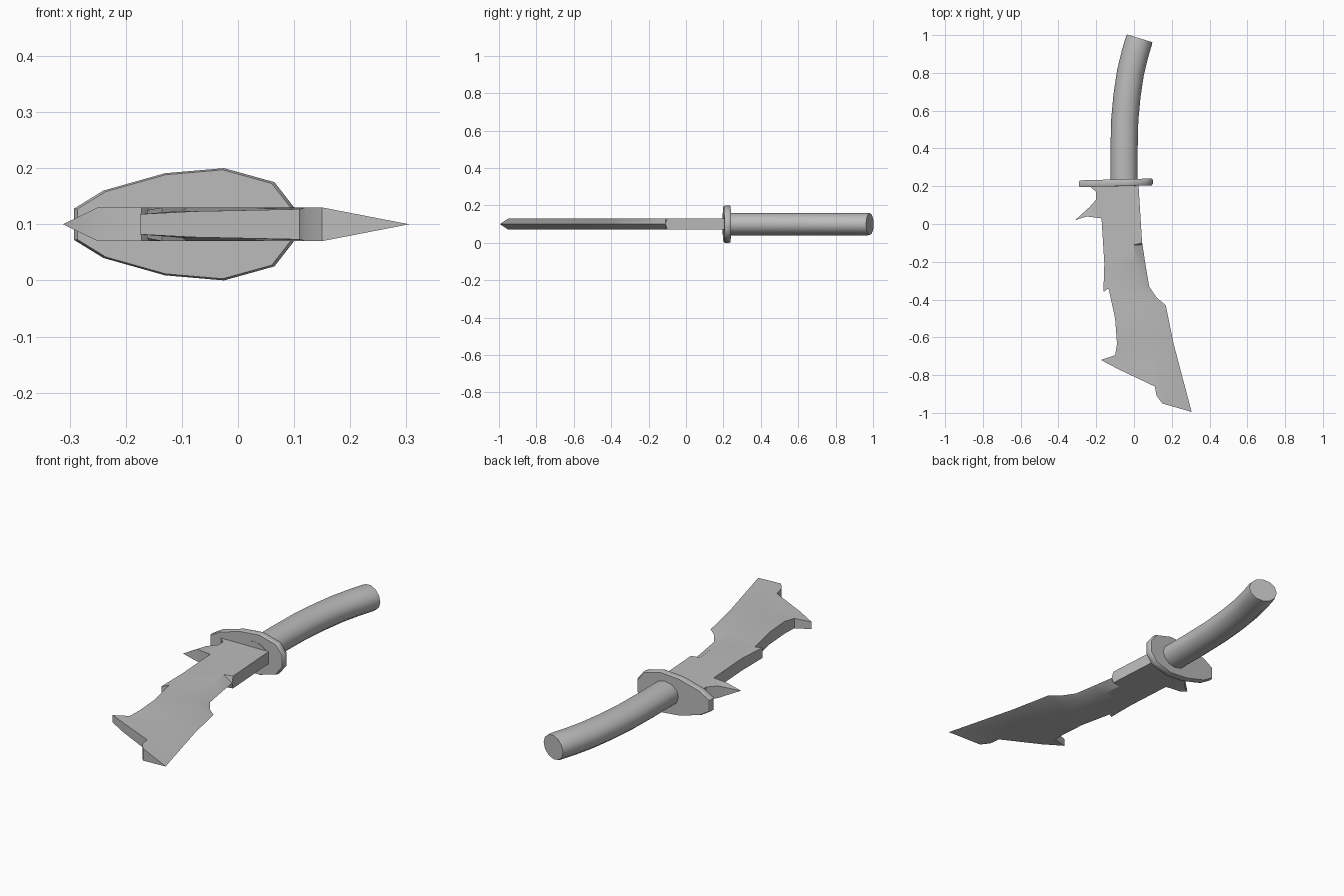
import bpy, bmesh, math
from mathutils import Vector

if "Cube" in bpy.data.objects:
    bpy.data.objects.remove(bpy.data.objects["Cube"])

MID_Z = 0.1

grey = bpy.data.materials.new("plain grey")
grey.use_nodes = True
grey.diffuse_color = (0.5, 0.5, 0.5, 1)
grey.node_tree.nodes["Principled BSDF"].inputs["Base Color"].default_value = (0.5, 0.5, 0.5, 1)


def finish(name, bm, angle=35):
    """Turn a bmesh into a shaded object lying at the middle height."""
    bmesh.ops.recalc_face_normals(bm, faces=bm.faces[:])
    mesh = bpy.data.meshes.new(name)
    bm.to_mesh(mesh)
    bm.free()
    mesh.materials.append(grey)
    obj = bpy.data.objects.new(name, mesh)
    obj.location.z = MID_Z
    bpy.context.collection.objects.link(obj)
    bpy.ops.object.select_all(action='DESELECT')
    obj.select_set(True)
    bpy.context.view_layer.objects.active = obj
    bpy.ops.object.shade_smooth_by_angle(angle=math.radians(angle))
    return obj


def build_blade():
    T = 0.03
    # Thick outline: front hook, toothed spine, guard spike, base (x, y, half thickness)
    outline = [
        (0.12, -0.91, T), (0.11, -0.86, 0.027), (-0.08, -0.77, 0.023),
        (-0.175, -0.72, 0.018), (-0.10, -0.695, 0.024), (-0.09, -0.635, T),
        (-0.10, -0.5, T), (-0.135, -0.34, T), (-0.162, -0.36, 0.025),
        (-0.157, -0.21, T), (-0.172, 0.03, T), (-0.25, 0.04, T),
        (-0.312, 0.02, 0.0), (-0.235, 0.09, T), (-0.2, 0.13, T),
        (-0.2, 0.17, T), (-0.24, 0.205, T), (0.024, 0.205, T), (0.043, -0.1, T),
    ]
    # Ridge where the ground bevel begins, and the sharp cutting edge
    ridge = [(0.0, -0.11), (0.01, -0.21), (0.02, -0.33), (0.04, -0.4),
             (0.06, -0.46), (0.1, -0.65), (0.15, -0.95)]
    edge = [(0.045, -0.11), (0.06, -0.21), (0.08, -0.33), (0.12, -0.39),
            (0.168, -0.43), (0.21, -0.635), (0.305, -0.995)]
    bm = bmesh.new()
    top = [bm.verts.new(p) for p in outline]
    rim = [v if v.co.z == 0 else bm.verts.new((v.co.x, v.co.y, 0)) for v in top]
    crest = [bm.verts.new((x, y, T)) for x, y in ridge]
    sharp = [bm.verts.new((x, y, 0)) for x, y in edge]
    heel = bm.verts.new((*ridge[-1], 0))

    def face(*verts):
        unique = list(dict.fromkeys(verts))
        return bm.faces.new(unique)

    # Flat of the blade, bevel strip and side walls for the upper half
    flat = face(*top, *crest)
    for i in range(len(crest) - 1):
        face(crest[i], crest[i + 1], sharp[i + 1], sharp[i])
    for i in range(len(top) - 1):
        face(top[i], top[i + 1], rim[i + 1], rim[i])
    face(top[-1], crest[0], sharp[0])
    face(top[-1], sharp[0], rim[-1])
    face(crest[-1], heel, sharp[-1])
    face(crest[-1], top[0], rim[0], heel)
    bmesh.ops.triangulate(bm, faces=[flat])
    # Lower half
    bmesh.ops.mirror(bm, geom=bm.verts[:] + bm.edges[:] + bm.faces[:],
                     axis='Z', merge_dist=0.0005)
    finish("blade", bm, 30)


def build_guard():
    # Leaf-shaped plate with a slightly softened rim
    upper = [(-0.292, 0.028), (-0.24, 0.06), (-0.13, 0.091),
             (-0.025, 0.1), (0.065, 0.075), (0.1, 0.03)]
    loop = upper + [(x, -z) for x, z in reversed(upper)]
    bm = bmesh.new()
    rings = []
    for y, s in ((-0.018, 0.97), (-0.01, 1), (0.01, 1), (0.018, 0.97)):
        rings.append([bm.verts.new((-0.096 + (x + 0.096) * s,
                                    0.218 + y + 0.025 * (x + 0.096), z * s))
                      for x, z in loop])
    n = len(loop)
    for a, b in zip(rings, rings[1:]):
        for i in range(n):
            bm.faces.new((a[i], a[(i + 1) % n], b[(i + 1) % n], b[i]))
    bm.faces.new(rings[0])
    bm.faces.new(rings[-1])
    finish("guard", bm, 40)


def build_handle():
    # Oval section swept along a gentle bend
    path = [(-0.052, 0.2), (-0.053, 0.38), (-0.049, 0.55), (-0.037, 0.68),
            (-0.019, 0.8), (0.005, 0.9), (0.026, 0.97), (0.03, 0.983)]
    sides = 12
    bm = bmesh.new()
    rings = []
    for i, p in enumerate(path):
        a, b = path[max(i - 1, 0)], path[min(i + 1, len(path) - 1)]
        along = (Vector(b) - Vector(a)).normalized()
        across = Vector((along.y, -along.x, 0))
        s = 0.97 if i == len(path) - 1 else 1
        ring = []
        for k in range(sides):
            t = math.tau * k / sides
            co = Vector((*p, 0)) + across * (0.072 * s * math.cos(t))
            co.z = 0.06 * s * math.sin(t)
            ring.append(bm.verts.new(co))
        rings.append(ring)
    for a, b in zip(rings, rings[1:]):
        for k in range(sides):
            j = (k + 1) % sides
            bm.faces.new((a[k], a[j], b[j], b[k]))
    bm.faces.new(rings[0])
    bm.faces.new(rings[-1])
    finish("handle", bm, 40)


build_blade()
build_guard()
build_handle()
